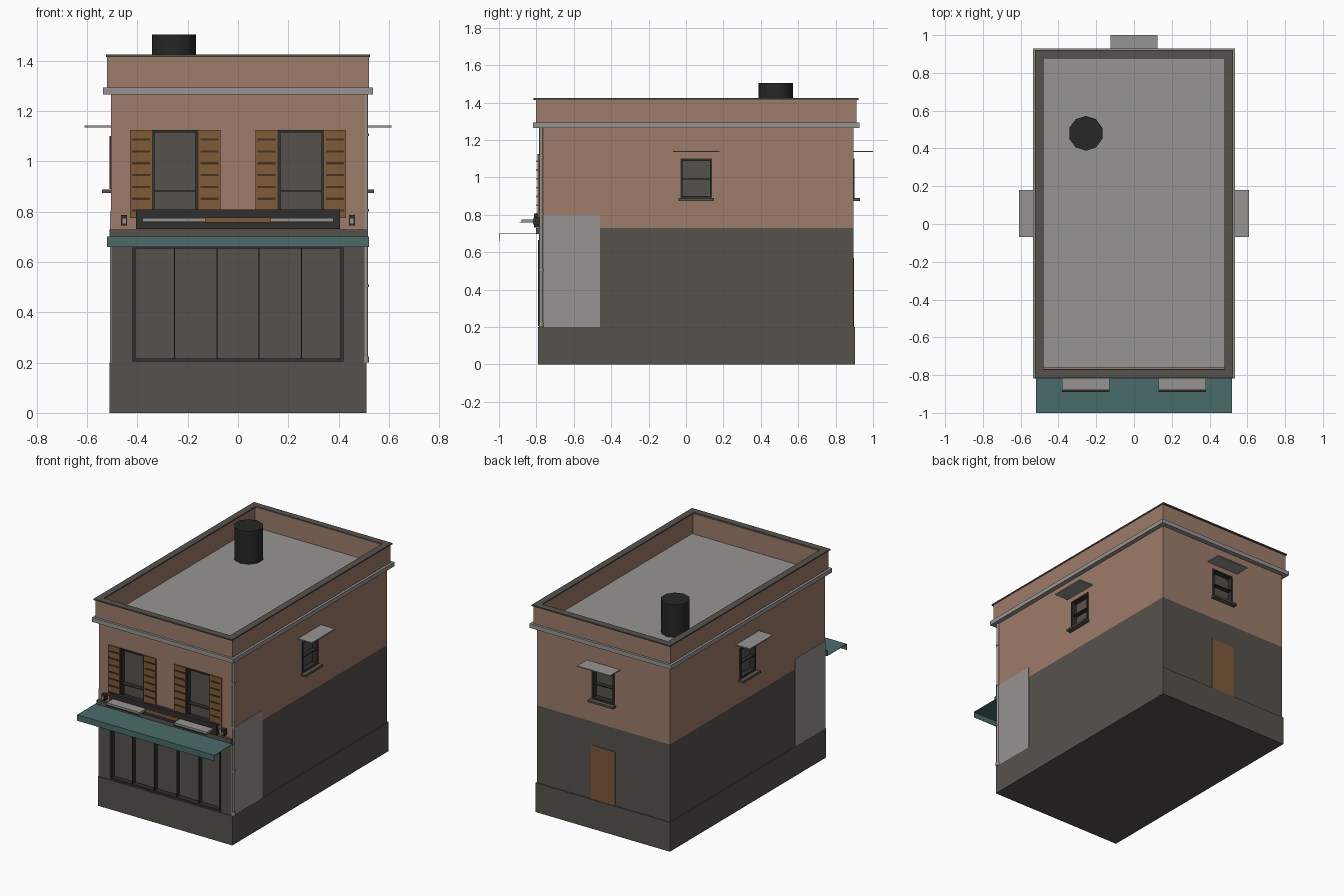
import bpy, bmesh, math
from mathutils import Matrix, Vector

cube = bpy.data.objects.get("Cube")
if cube:
    bpy.data.objects.remove(cube, do_unlink=True)


def material(name, r, g, b):
    m = bpy.data.materials.new(name)
    m.use_nodes = True
    m.diffuse_color = (r, g, b, 1)
    m.node_tree.nodes["Principled BSDF"].inputs["Base Color"].default_value = (r, g, b, 1)
    return m


BRICK = material("brick", .34, .2, .145)
STONE = material("dark stone", .094, .086, .074)
GREY = material("light grey", .305, .3, .29)
TEAL = material("teal", .066, .15, .144)
WOOD = material("wood", .215, .105, .042)
SLAT = material("dark wood", .06, .032, .016)
FRAME = material("frame black", .03, .029, .027)
TANK = material("tank black", .02, .02, .02)


def finish(name, bm, mat):
    mesh = bpy.data.meshes.new(name)
    bm.to_mesh(mesh)
    bm.free()
    ob = bpy.data.objects.new(name, mesh)
    bpy.context.collection.objects.link(ob)
    if mat:
        mesh.materials.append(mat)
    return ob


def add_box(bm, x0, x1, y0, y1, z0, z1, place=Matrix()):
    size = Vector((x1 - x0, y1 - y0, z1 - z0))
    mid = Vector((x0 + x1, y0 + y1, z0 + z1)) / 2
    bmesh.ops.create_cube(bm, size=1, matrix=place @ Matrix.Translation(mid) @ Matrix.Diagonal(size.to_4d()))


def boxes(name, mat, items, place=Matrix()):
    bm = bmesh.new()
    for item in items:
        add_box(bm, *item, place)
    return finish(name, bm, mat)


def ring(name, mat, x_out, y0, y1, width, z0, z1):
    """Rectangular band running round the building."""
    xi = x_out - width
    return boxes(name, mat, [(-x_out, -xi, y0, y1, z0, z1), (xi, x_out, y0, y1, z0, z1),
                             (-xi, xi, y0, y0 + width, z0, z1), (-xi, xi, y1 - width, y1, z0, z1)])


def cut(target, name, items):
    """Recess a set of (place, half width, bottom, top) openings."""
    bm = bmesh.new()
    for place, w, z0, z1 in items:
        add_box(bm, -w, w, -.1, DEPTH, z0, z1, place)
    cutter = finish(name, bm, None)
    cutter.hide_render = True
    cutter.hide_set(True)
    cutter.display_type = 'WIRE'
    mod = target.modifiers.new("openings", 'BOOLEAN')
    mod.operation = 'DIFFERENCE'
    mod.object = cutter


def glazing(name, place, w, z0, z1, rim, bars):
    """Pane, surrounding frame and thin glazing bars inside a recess."""
    boxes(name + "_pane", STONE, [(-w, w, DEPTH - .004, DEPTH + .004, z0, z1)], place)
    f, b = -.006, DEPTH - .004
    boxes(name + "_frame", FRAME, [(-w, rim - w, f, b, z0, z1), (w - rim, w, f, b, z0, z1),
                                   (rim - w, w - rim, f, b, z0, z0 + rim),
                                   (rim - w, w - rim, f, b, z1 - rim, z1)], place)
    boxes(name + "_bars", FRAME, bars, place)


DEPTH = .035
Y0, Y1, YC, X = -.785, .895, .055, .505


def facing(x, y, degrees):
    return Matrix.Translation((x, y, 0)) @ Matrix.Rotation(math.radians(degrees), 4, 'Z')


FRONT = facing(0, Y0, 0)
SIDES = {"right": facing(X, YC, 90), "left": facing(-X, YC, -90), "back": facing(0, Y1, 180)}
FRONT_WINDOWS = {"front_right": facing(.25, Y0, 0), "front_left": facing(-.25, Y0, 0)}

# Main masses
boxes("plinth", STONE, [(-.51, .51, -.79, .903, 0, .2)])
lower = boxes("lower_walls", STONE, [(-X, X, Y0, Y1, .2, .73)])
upper = boxes("upper_walls", BRICK, [(-X, X, Y0, Y1, .73, 1.27)])
cut(lower, "shop_cutter", [(FRONT, .42, .205, .665)])
cut(upper, "window_cutter", [(p, .092, .79, 1.125) for p in FRONT_WINDOWS.values()]
    + [(p, .085, .89, 1.10) for p in SIDES.values()])

# Roof, parapet and cornice
boxes("roof", GREY, [(-.49, .49, -.76, .885, 1.265, 1.28)])
ring("parapet", BRICK, .52, -.802, .912, .035, 1.27, 1.415)
ring("coping", STONE, .525, -.815, .922, .046, 1.415, 1.424)
ring("cornice", GREY, .536, -.818, .928, .035, 1.265, 1.294)

# Roof tank
bm = bmesh.new()
bmesh.ops.create_cone(bm, cap_ends=True, segments=10, radius1=.092, radius2=.092, depth=.225,
                      matrix=Matrix.Translation((-.255, .48, 1.392)))
tank = finish("roof_tank", bm, TANK)
for face in tank.data.polygons:
    face.use_smooth = abs(face.normal.z) < .5

# Shop window with upright bars
glazing("shop", FRONT, .42, .205, .665, .012,
        [(x - .002, x + .002, 0, DEPTH, .217, .653) for x in (-.252, -.084, .084, .252)])

# Front windows with louvred shutters
for name, place in FRONT_WINDOWS.items():
    glazing(name + "_window", place, .092, .79, 1.125, .01, [(-.082, .082, -.004, DEPTH, .88, .884)])
    for s in (-1, 1):
        hinge = place @ Matrix.Translation((s * .136, 0, 0))
        boxes(name + "_shutter", WOOD, [(-.044, .044, -.01, 0, .775, 1.125)], hinge)
        boxes(name + "_slats", SLAT, [(-.036, .036, -.014, -.008, z, z + .009)
                                      for z in [.8 + i * .047 for i in range(7)]], hinge)

# Side and back windows with sills and hoods
for name, place in SIDES.items():
    glazing(name + "_window", place, .085, .89, 1.10, .012, [(-.073, .073, 0, DEPTH, .99, .995)])
    boxes(name + "_sill", STONE, [(-.095, .095, -.035, 0, .875, .889)], place)
    boxes(name + "_hood", GREY, [(-.125, .125, -.105, 0, 1.135, 1.142)], place)

# Back door
boxes("back_door", WOOD, [(-.09, .09, -.004, 0, .2, .57)], SIDES["back"])

# Rendered corner panels on both sides
for s in (-1, 1):
    a, b = sorted((s * .503, s * .509))
    boxes("corner_panel", GREY, [(a, b, Y0 - .002, -.46, .2, .8)])

# Downpipe with brackets and a foot
bm = bmesh.new()
for z0, z1, r in [(.2, 1.27, .009), (.2, .225, .013), (.5, .51, .012), (.8, .81, .012), (1.1, 1.11, .012)]:
    bmesh.ops.create_cone(bm, cap_ends=True, segments=12, radius1=r, radius2=r, depth=z1 - z0,
                          matrix=Matrix.Translation((.508, -.774, (z0 + z1) / 2)))
finish("downpipe", bm, GREY)

# Flat awning sheet with a hanging front edge
boxes("awning", TEAL, [(-.52, .52, -1, Y0, .698, .701), (-.52, .52, -1, -.998, .66, .698)])

# Ledge, sign board and its shelves
boxes("ledge", STONE, [(-.51, .51, -.803, Y0, .701, .73)])
boxes("sign_board", FRAME, [(-.405, .405, -.812, Y0, .732, .808)])
boxes("sign_panel", WOOD, [(-.13, .13, -.818, -.81, .757, .776)])
boxes("sign_shelves", GREY, [(-.38, -.13, -.88, -.81, .76, .775), (.13, .38, -.88, -.81, .76, .775)])
boxes("shelf_edges", FRAME, [(-.38, -.13, -.89, -.88, .758, .761), (.13, .38, -.89, -.88, .758, .761)])

# Wall lanterns
for s in (-1, 1):
    spot = facing(s * .453, Y0, 0)
    boxes("lantern", FRAME, [(-.012, .012, -.03, 0, .745, .787)], spot)
    boxes("lantern_glass", GREY, [(-.007, .007, -.033, -.029, .752, .773)], spot)
